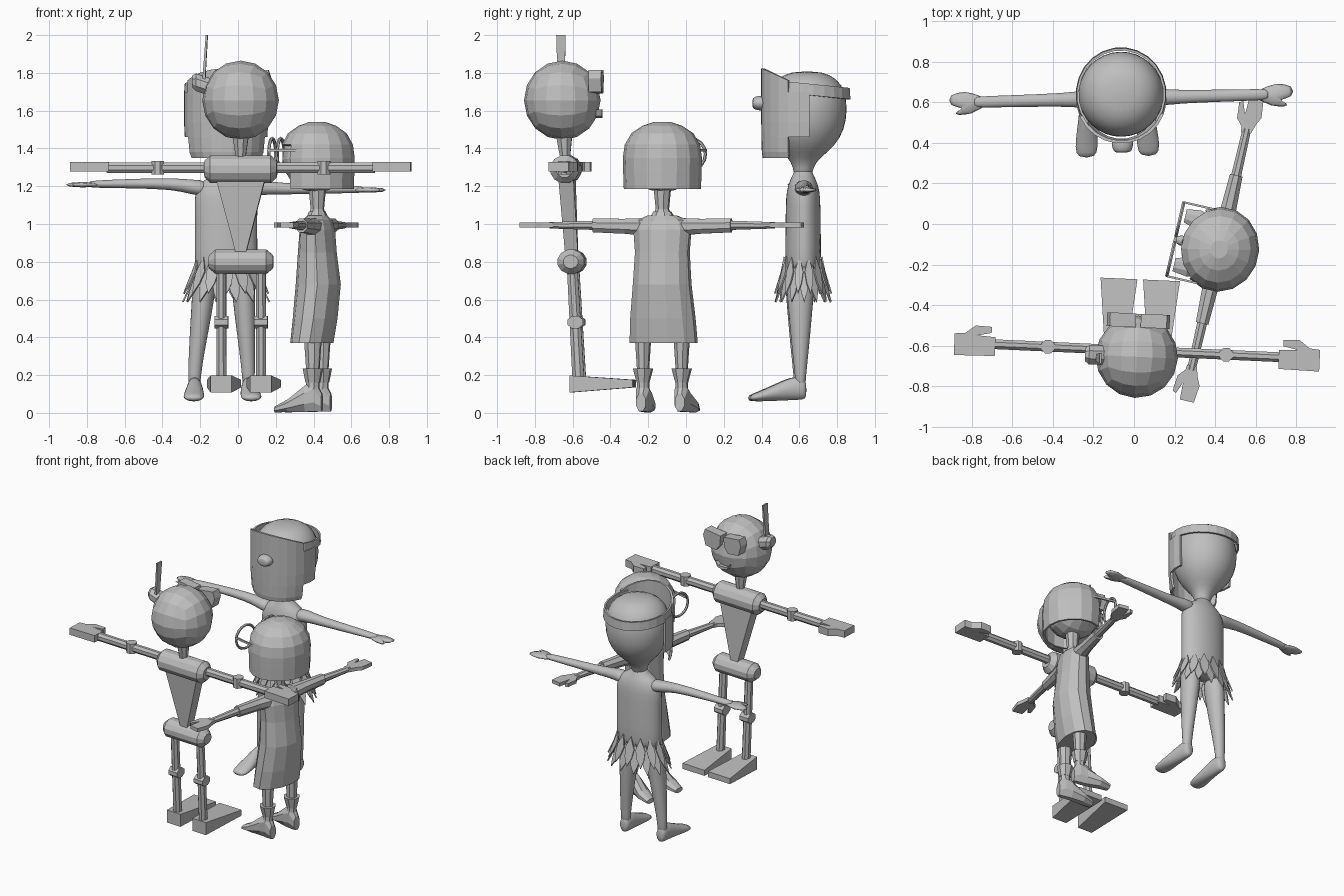
import bpy, bmesh, math
from mathutils import Matrix, Vector

if "Cube" in bpy.data.objects:
    bpy.data.objects.remove(bpy.data.objects["Cube"])

grey = bpy.data.materials.new("plain grey")
grey.diffuse_color = (0.52, 0.52, 0.52, 1)
grey.use_nodes = True
grey.node_tree.nodes["Principled BSDF"].inputs["Base Color"].default_value = grey.diffuse_color
M = Matrix()      # placement of the figure being built
ROUND = False     # smooth, subdivided style on or off


def place(x, y, degrees, smooth):
    global M, ROUND
    M = Matrix.Translation((x, y, 0)) @ Matrix.Rotation(math.radians(degrees), 4, 'Z')
    ROUND = smooth


def finish(name, bm, thick=0, soft=None):
    soft = ROUND if soft is None else soft
    bmesh.ops.recalc_face_normals(bm, faces=bm.faces[:])
    for f in bm.faces:
        f.smooth = soft
    me = bpy.data.meshes.new(name)
    bm.to_mesh(me)
    bm.free()
    me.materials.append(grey)
    ob = bpy.data.objects.new(name, me)
    bpy.context.collection.objects.link(ob)
    ob.matrix_world = M
    if thick:
        mod = ob.modifiers.new("thickness", 'SOLIDIFY')
        mod.thickness, mod.offset = thick, -1
    if soft:
        mod = ob.modifiers.new("rounding", 'SUBSURF')
        mod.levels = mod.render_levels = 1
    return ob


def tube_mesh(axis, rings, n, caps=True):
    """rings: position along axis, two centre values, two half sizes"""
    bm = bmesh.new()
    loops = []
    for u, v, w, a, b in rings:
        k = math.sqrt(2) if n == 4 else 1
        loop = []
        for i in range(n):
            t = 2 * math.pi * (i + 0.5) / n
            p, q = v + a * k * math.cos(t), w + b * k * math.sin(t)
            loop.append(bm.verts.new({'x': (u, p, q), 'y': (p, u, q), 'z': (p, q, u)}[axis]))
        loops.append(loop)
    for A, B in zip(loops, loops[1:]):
        for i in range(n):
            j = (i + 1) % n
            bm.faces.new((A[i], A[j], B[j], B[i]))
    if caps:
        bm.faces.new(loops[0])
        bm.faces.new(loops[-1])
    return bm


def tube(name, axis, rings, n=8):
    return finish(name, tube_mesh(axis, rings, n))


def cut_away(bm, rule):
    """delete the faces whose centre meets the rule"""
    faces = [f for f in bm.faces if rule(f.calc_center_median())]
    bmesh.ops.delete(bm, geom=faces, context='FACES')


def ball(name, centre, size):
    bm = bmesh.new()
    bmesh.ops.create_cube(bm, size=2)
    bmesh.ops.subdivide_edges(bm, edges=bm.edges[:], cuts=3, use_grid_fill=True)
    for v in bm.verts:
        c = Vector([math.tan(q * math.pi / 4) for q in v.co]).normalized()
        v.co = Vector(centre) + Vector([p * q for p, q in zip(c, size)])
    return finish(name, bm)


def plate(name, pts, axis, lo, hi, soft=False):
    bm = bmesh.new()
    rows = []
    for h in (lo, hi):
        rows.append([bm.verts.new((p, q, h) if axis == 'z' else (p, h, q)) for p, q in pts])
    bm.faces.new(rows[0])
    bm.faces.new(rows[1])
    for i in range(len(pts)):
        j = (i + 1) % len(pts)
        bm.faces.new((rows[0][i], rows[0][j], rows[1][j], rows[1][i]))
    return finish(name, bm, soft=soft)


HAND = [(0, -.2), (.3, -.35), (.5, -.5), (1, -.42), (1, .2), (.5, .22),
        (.85, .42), (.8, .58), (.35, .52), (.15, .25), (0, .22)]


def hand(name, s, x0, x1, width, lo, hi, soft=False):
    plate(name, [(s * (x0 + u * (x1 - x0)), v * width) for u, v in HAND], 'z', lo, hi, soft)


SIDES = ((1, "right"), (-1, "left"))

# ---- Robot, facing the back ----
place(0.015, -0.625, -2.6, False)
ball("robot_head", (0, -.03, 1.655), (.203, .203, .21))
tube("robot_neck", 'z', [(1.35, 0, -.015, .028, .028), (1.47, 0, -.02, .046, .046)])
tube("robot_shoulder_bar", 'x', [(-.192, -.01, 1.29, .045, .045), (-.16, -.01, 1.29, .078, .076),
                                 (.16, -.01, 1.29, .078, .076), (.192, -.01, 1.29, .045, .045)], 12)
tube("robot_torso", 'z', [(.84, 0, .02, .025, .034), (1.24, 0, -.005, .13, .04)], 4)
tube("robot_pelvis", 'x', [(-.17, .022, .8, .04, .036), (-.135, .022, .8, .073, .066),
                           (.135, .022, .8, .073, .066), (.17, .022, .8, .04, .036)], 12)
tube("robot_ear", 'x', [(-.255, -.03, 1.755, .035, .035), (-.235, -.03, 1.75, .052, .05),
                        (-.16, -.03, 1.725, .052, .05)])
tube("robot_antenna", 'z', [(1.74, -.195, -.045, .008, .018), (2.0, -.178, -.045, .005, .025)], 4)
plate("robot_mouth", [(-.055, 1.605), (-.03, 1.585), (.03, 1.585), (.055, 1.605),
                      (.04, 1.572), (0, 1.562), (-.04, 1.572)], 'y', .12, .182)
for s, side in SIDES:
    plate(side + "_robot_goggle", [(s * .012, 1.80), (s * .14, 1.815), (s * .155, 1.77),
                                   (s * .135, 1.70), (s * .05, 1.69), (s * .018, 1.73)], 'y', .115, .183)
    tube(side + "_robot_arm", 'x', [(s * .17, 0, 1.298, .026, .03), (s * .71, 0, 1.298, .026, .03)])
    tube(side + "_robot_elbow", 'z', [(1.263, s * .44, 0, .036, .036), (1.333, s * .44, 0, .036, .036)])
    plate(side + "_robot_hand", [(s * u, v) for u, v in (
        (.70, -.058), (.70, .035), (.79, .04), (.72, .055), (.72, .085), (.80, .088),
        (.85, .05), (.902, .045), (.902, -.062))], 'z', 1.277, 1.327)
    x = s * .105
    tube(side + "_robot_leg", 'z', [(.18, x, .06, .028, .034), (.76, x, .028, .028, .03)])
    tube(side + "_robot_knee", 'x', [(x - .036, .045, .48, .044, .036), (x + .036, .045, .48, .044, .036)])
    tube(side + "_robot_foot", 'y', [(.015, x, .153, .056, .045), (.352, x, .155, .091, .02)], 4)

# ---- Girl in a dress, facing left ----
place(0.42, -0.125, 77, False)
ball("girl_head", (0, .005, 1.345), (.185, .182, .178))
hair = tube_mesh('z', [(z, 0, 0, a, a * .94) for z, a in (
    (1.185, .205), (1.27, .208), (1.35, .21), (1.42, .2), (1.48, .165), (1.52, .105), (1.54, .045))], 16)
# open the face and the underside
cut_away(hair, lambda c: c.z < 1.19 or (c.z < 1.4 and c.y > .1))
finish("girl_hair", hair, .015)
ball("girl_nose", (0, .19, 1.3), (.025, .03, .025))
tube("girl_neck", 'z', [(1.02, 0, 0, .06, .055), (1.08, 0, 0, .036, .036), (1.18, 0, 0, .046, .046)])
tube("girl_collar", 'z', [(1.03, 0, 0, .07, .06), (1.065, 0, 0, .05, .045)])
tube("girl_dress", 'z', [(.37, 0, .03, .185, .11), (.5, 0, .012, .177, .115), (.68, 0, -.005, .158, .117),
                         (.85, 0, 0, .148, .1), (.97, 0, 0, .158, .09), (1.02, 0, 0, .14, .075),
                         (1.045, 0, 0, .08, .05)], 12)
tube("girl_glasses_bridge", 'x', [(-.02, .222, 1.375, .007, .007), (.02, .222, 1.375, .007, .007)], 4)
for s, side in SIDES:
    bpy.ops.mesh.primitive_torus_add(major_radius=.083, minor_radius=.009,
                                     major_segments=16, minor_segments=6)
    ring = bpy.context.object
    ring.name = side + "_girl_glasses_rim"
    ring.data.materials.append(grey)
    ring.matrix_world = M @ Matrix.Translation((s * .1, .222, 1.37)) @ Matrix.Rotation(math.pi / 2, 4, 'X')
    tube(side + "_girl_glasses_temple", 'y', [(.0, s * .187, 1.39, .005, .007), (.22, s * .187, 1.39, .005, .007)], 4)
    tube(side + "_girl_sleeve", 'x', [(s * .1, 0, .985, .055, .05), (s * .2, 0, .988, .042, .043),
                                      (s * .375, 0, .992, .034, .039)])
    tube(side + "_girl_arm", 'x', [(s * .35, 0, .993, .027, .027), (s * .61, 0, .993, .023, .018)])
    hand(side + "_girl_hand", s, .59, .765, .115, .982, 1.007)
    x = s * .105
    tube(side + "_girl_leg", 'z', [(.1, x, 0, .034, .036), (.22, x, 0, .032, .036), (.42, x, 0, .045, .05)])
    tube(side + "_girl_boot_cuff", 'z', [(.16, x, 0, .034, .04), (.235, x, 0, .055, .055)])
    tube(side + "_girl_boot", 'y', [(-.05, x, .055, .028, .05), (-.01, x, .09, .04, .09),
                                    (.04, x, .075, .043, .075), (.13, x * 1.12, .038, .053, .036),
                                    (.2, x * 1.18, .018, .036, .017)])

# ---- Boy with a mask, facing the front ----
place(-0.063, 0.62, 181.5, True)
tube("boy_head", 'z', [(z, 0, y, a, a) for z, y, a in (
    (1.24, 0, .05), (1.3, 0, .052), (1.35, -.005, .085), (1.41, -.015, .155), (1.5, -.02, .205),
    (1.6, -.02, .219), (1.7, -.02, .21), (1.77, -.02, .165), (1.81, -.02, .08))], 16)
mask = tube_mesh('z', [(z, 0, 0, a, b) for z, a, b in (
    (1.35, .2, .215), (1.38, .212, .22), (1.46, .22, .222), (1.54, .224, .223), (1.62, .224, .223),
    (1.70, .224, .223), (1.76, .224, .223))], 24, False)
# keep only the front of the mask, cut back at brow and chin
cut_away(mask, lambda c: c.y < (0 if 1.46 < c.z < 1.7 else .08))
for v in mask.verts:
    if v.co.z > 1.75:
        v.co.z = 1.72 + .47 * max(v.co.y, 0)
finish("boy_mask", mask, .015, False)
tube("boy_mask_nose", 'y', [(.2, 0, 1.64, .058, .042), (.225, 0, 1.64, .056, .042),
                            (.262, 0, 1.64, .048, .034), (.268, 0, 1.64, .03, .022)], 12)
band = tube_mesh('z', [(1.67, 0, -.02, .224, .232), (1.73, 0, -.02, .22, .228)], 24, False)
for v in band.verts:
    v.co.z += .1 * v.co.y + .015
cut_away(band, lambda c: c.y > .1)
finish("boy_mask_strap", band, .012, False)
tube("boy_torso", 'z', [(.7, 0, 0, .16, .09), (.8, 0, 0, .172, .097), (.95, 0, 0, .168, .096),
                        (1.1, 0, 0, .17, .094), (1.18, 0, 0, .17, .09), (1.235, 0, 0, .12, .07),
                        (1.265, 0, 0, .055, .052), (1.3, 0, 0, .045, .045)], 16)
# leaf skirt, two rows of pointed leaves
skirt = bmesh.new()
for row in range(2):
    for i in range(14):
        t = 2 * math.pi * (i + row / 2) / 14
        shape = [(0, .14, .78), (.2, .165, .70), (.13, .19, .64), (0, .215, .585), (-.13, .19, .64), (-.2, .165, .70)]
        skirt.faces.new([skirt.verts.new(((r + .01) * math.cos(t + d), r * .68 * math.sin(t + d), z + row * .045))
                         for d, r, z in shape])
finish("boy_leaf_skirt", skirt, .008, False)
for s, side in SIDES:
    z = 1.2 + .014 * s
    tube(side + "_boy_arm", 'x', [(s * .09, 0, 1.185, .06, .05), (s * .18, 0, 1.195, .045, .04),
                                  (s * .28, 0, z, .034, .032), (s * .5, 0, z, .031, .026),
                                  (s * .70, 0, z - .003, .029, .02), (s * .73, 0, z - .004, .025, .016)], 12)
    hand(side + "_boy_hand", s, .66, .86, .118, z - .022, z + .01, True)
    xt, xb = s * .1 + .012, s * .143 + .025
    tube(side + "_boy_leg", 'z', [(h, xt + (xb - xt) * k, .017, a, b) for h, k, a, b in (
        (.12, 1, .032, .028), (.2, 1, .035, .03), (.32, .8, .043, .045), (.5, .4, .056, .062),
        (.65, .1, .064, .076), (.76, 0, .066, .08))], 12)
    tube(side + "_boy_foot", 'y', [(-.015, xb, .12, .025, .04), (.0, xb, .13, .038, .062),
                                   (.06, xb, .13, .042, .065), (.15, xb + s * .004, .107, .052, .045),
                                   (.24, xb + s * .01, .085, .06, .026), (.29, xb + s * .01, .078, .045, .016)], 12)
